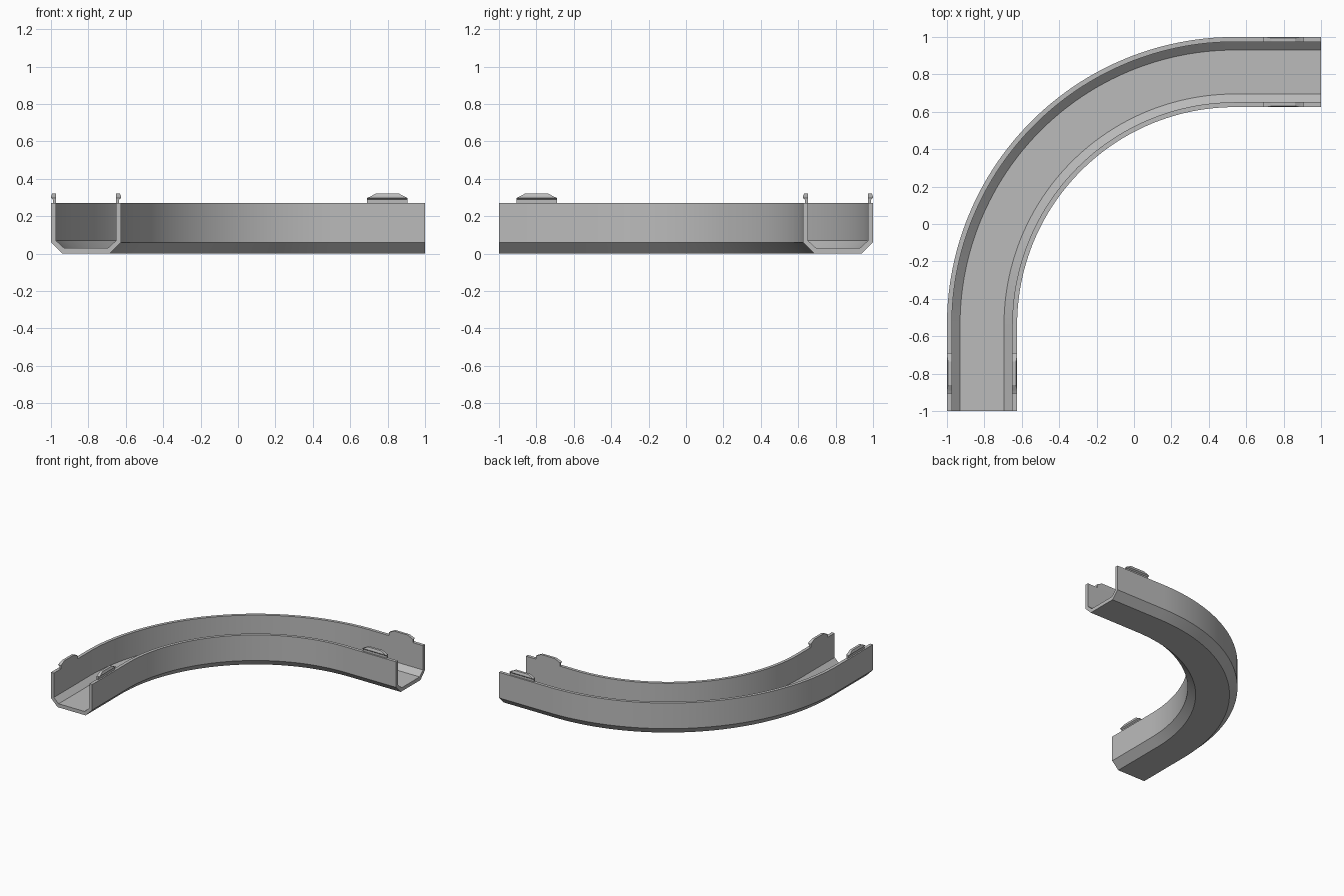
import bpy
import bmesh
import math
from mathutils import Vector

cube = bpy.data.objects.get("Cube")
if cube:
    bpy.data.objects.remove(cube, do_unlink=True)

GREY = (0.5, 0.5, 0.5, 1.0)
grey = bpy.data.materials.new("plain grey")
grey.use_nodes = True
grey.diffuse_color = GREY
grey.node_tree.nodes["Principled BSDF"].inputs["Base Color"].default_value = GREY

BEND = 0.54            # bend centre is (BEND, -BEND)
OUTER = 1 + BEND       # radius of the outer wall
WIDTH = 0.375
WALL = 0.026
TOP = 0.27


def loft(name, rings):
    """Skin closed rings of points and cap both ends."""
    bm = bmesh.new()
    loops = [[bm.verts.new(p) for p in ring] for ring in rings]
    for a, b in zip(loops, loops[1:]):
        for i in range(len(a)):
            j = (i + 1) % len(a)
            bm.faces.new((a[i], a[j], b[j], b[i]))
    bm.faces.new(loops[0])
    bm.faces.new(loops[-1])
    bmesh.ops.recalc_face_normals(bm, faces=bm.faces)
    mesh = bpy.data.meshes.new(name)
    bm.to_mesh(mesh)
    bm.free()
    mesh.materials.append(grey)
    obj = bpy.data.objects.new(name, mesh)
    bpy.context.collection.objects.link(obj)
    return obj


# Channel section: distance in from the outer wall, height
half = [(0, TOP), (0, 0.06), (0.06, 0)]
inside = [(0.07, 0.03), (WALL, 0.07), (WALL, TOP)]


def mirrored(points):
    return [(WIDTH - d, z) for d, z in reversed(points)]


section = half + mirrored(half) + mirrored(inside)[:3] + inside

# Sweep stations: straight lead-in, quarter bend, straight lead-out
STEPS = 64
stations = [(Vector((BEND, -1)), Vector((-1, 0)))]
for i in range(STEPS + 1):
    a = math.pi - math.pi / 2 * i / STEPS
    stations.append((Vector((BEND, -BEND)), Vector((math.cos(a), math.sin(a)))))
stations.append((Vector((1, -BEND)), Vector((0, 1))))

rings = []
for centre, out in stations:
    ring = []
    for d, z in section:
        p = centre + out * (OUTER - d)
        ring.append((p.x, p.y, z))
    rings.append(ring)
channel = loft("curved_channel", rings)
bpy.context.view_layer.objects.active = channel
channel.select_set(True)
bpy.ops.object.shade_smooth_by_angle(angle=math.radians(25))

# Clip layers: height, overhang inset from the wall's outside, end taper
layers = [(TOP - 0.005, 0.012, 0), (0.288, 0.012, 0), (0.297, 0, 0),
          (0.305, 0, 0.018), (0.32, 0.006, 0.045)]


def clip(name, flip, along_x):
    """Hooked tab flush with the channel's inside, hooking outwards."""
    rings = []
    for z, inset, taper in layers:
        ring = []
        for d, s in ((inset, 0.69 + taper), (WALL, 0.69 + taper),
                     (WALL, 0.907 - taper), (inset, 0.907 - taper)):
            across = 1 - (WIDTH - d if flip else d)
            ring.append((s, across, z) if along_x else (-across, -s, z))
        rings.append(ring)
    return loft(name, rings)


for end, along_x in (("front", False), ("left", True)):
    for side, flip in (("outer", False), ("inner", True)):
        clip(f"{end}_{side}_clip", flip, along_x)
